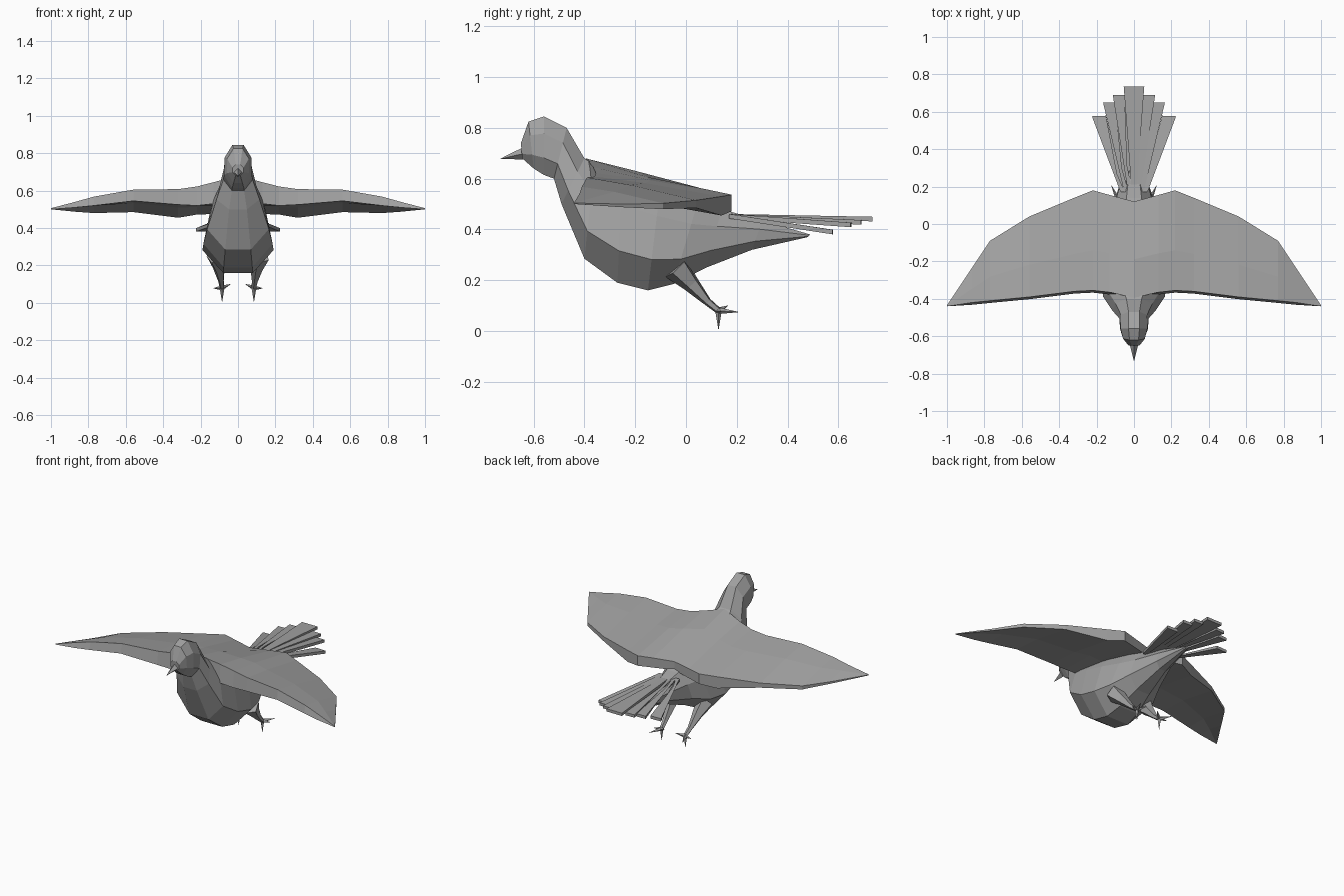
import bpy, bmesh, math
from mathutils import Vector

if "Cube" in bpy.data.objects:
    bpy.data.objects.remove(bpy.data.objects["Cube"])

grey = bpy.data.materials.new("feather grey")
grey.diffuse_color = (0.36, 0.36, 0.36, 1)
grey.use_nodes = True
grey.node_tree.nodes["Principled BSDF"].inputs["Base Color"].default_value = grey.diffuse_color


def finish(name, bm):
    bmesh.ops.remove_doubles(bm, verts=bm.verts, dist=0.0005)
    bmesh.ops.recalc_face_normals(bm, faces=bm.faces)
    me = bpy.data.meshes.new(name)
    bm.to_mesh(me)
    bm.free()
    me.materials.append(grey)
    ob = bpy.data.objects.new(name, me)
    bpy.context.collection.objects.link(ob)
    return ob


def loft(name, rings):
    """Closed skin through rings of equal point count, capped at both ends."""
    bm = bmesh.new()
    vs = [[bm.verts.new(p) for p in r] for r in rings]
    n = len(vs[0])
    for a, b in zip(vs, vs[1:]):
        for i in range(n):
            j = (i + 1) % n
            bm.faces.new((a[i], a[j], b[j], b[i]))
    bm.faces.new(vs[0])
    bm.faces.new(vs[-1])
    return finish(name, bm)


def limb(name, points, sides=4):
    """Tapered tube along (position, radius) points."""
    rings = []
    for i, (p, r) in enumerate(points):
        a = Vector(points[max(i - 1, 0)][0])
        b = Vector(points[min(i + 1, len(points) - 1)][0])
        q = (b - a).to_track_quat('Z', 'Y')
        rings.append([Vector(p) + q @ Vector((r * math.cos(t), r * math.sin(t), 0))
                      for t in [math.tau * k / sides for k in range(sides)]])
    return loft(name, rings)


def section(ty, tz, by, bz, w, narrow):
    """Eight-sided ring between a top and a bottom point."""
    ring = []
    for k in range(8):
        a = math.radians(22.5 + 45 * k)
        c, s = math.cos(a) / math.cos(math.pi / 8), math.sin(a) / math.cos(math.pi / 8)
        t = 0.5 + 0.5 * s
        ring.append((w * c * (narrow if s > 0 else 1), by + (ty - by) * t, bz + (tz - bz) * t))
    return ring


# Head and body: top y, z, bottom y, z, half width, upper narrowing
stations = [
    (-.65, .74, -.645, .68, .03, 1), (-.62, .825, -.60, .64, .058, 1),
    (-.56, .845, -.56, .615, .075, .95), (-.47, .80, -.52, .60, .078, .9),
    (-.40, .68, -.49, .50, .115, .85), (-.36, .655, -.40, .285, .165, .8),
    (-.25, .62, -.27, .19, .185, .8), (-.10, .575, -.15, .16, .19, .8),
    (.05, .52, -.05, .185, .165, .8), (.14, .48, .08, .25, .115, .85),
    (.30, .435, .26, .32, .055, 1), (.49, .38, .48, .37, .012, 1)]
loft("body", [section(*s) for s in stations])

# Beak
limb("beak", [((0, -.63, .70), .026), ((0, -.67, .692), .016), ((0, -.73, .678), .001)])

# Wings: x, lead y, lead top z, lead bottom z, trail y, trail top z, trail bottom z
ribs = [
    (0, -.395, .68, .56, .12, .535, .48), (.13, -.365, .645, .53, .155, .537, .475),
    (.22, -.355, .622, .52, .18, .537, .472), (.32, -.36, .608, .525, .14, .53, .455),
    (.56, -.39, .605, .545, .04, .515, .485), (.77, -.41, .568, .52, -.09, .503, .48),
    (.87, -.42, .54, .51, -.24, .50, .487), (1, -.44, .506, .50, -.435, .504, .50)]


def rib(x, ly, lt, lb, ty, tt, tb, side):
    my = ly + (ty - ly) * .4
    return [(side * x, ly, lt), (side * x, my, lt + (tt - lt) * .4 + .006 * (x < 1)),
            (side * x, ty, tt), (side * x, ty, tb),
            (side * x, my, lb + (tb - lb) * .4 + .012 * (x < 1)),
            (side * x, ly - .012 * (.1 < x < 1), lb)]


for side, word in ((-1, "left"), (1, "right")):
    loft(word + "_wing", [rib(*r, side) for r in ribs])

# Tail feathers: tip inner x, tip outer x, tip y, tip z, for one side
def feather(name, x0, x1, y, z, base):
    h = .009
    rings = []
    for a, b, yy, zz in ((base - .012, base + .012, .17, .452), (x0, x1, y, z)):
        rings.append([(a, yy, zz - h), (b, yy, zz - h), (b, yy, zz + h), (a, yy, zz + h)])
    # swept outer corner at the tip
    rings[1] = [(p[0], p[1] - abs(p[0]) * .04, p[2]) for p in rings[1]]
    loft(name, rings)


feather("tail_feather_centre", -.055, .055, .737, .441, 0)
for i, (x0, x1, y, z) in enumerate([(.05, .113, .693, .428), (.1, .165, .655, .418),
                                    (.15, .225, .585, .39)]):
    base = .02 * (i + 1)
    feather(f"tail_feather_right_{i + 1}", x0, x1, y, z, base)
    feather(f"tail_feather_left_{i + 1}", -x0, -x1, y, z, -base)

# Legs and toes
for s, word in ((-1, "left"), (1, "right")):
    ankle = (s * .085, .128, .08)
    limb(word + "_leg", [((s * .115, -.04, .25), .055), ((s * .10, .02, .185), .034),
                         ((s * .09, .085, .115), .016), (ankle, .013)], 5)
    toes = [(.085, .128, .008), (.12, .205, .075), (.04, .165, .10), (.132, .14, .078)]
    for i, (x, y, z) in enumerate(toes):
        limb(f"{word}_toe_{i + 1}", [(ankle, .013), ((s * x, y, z), .001)])
